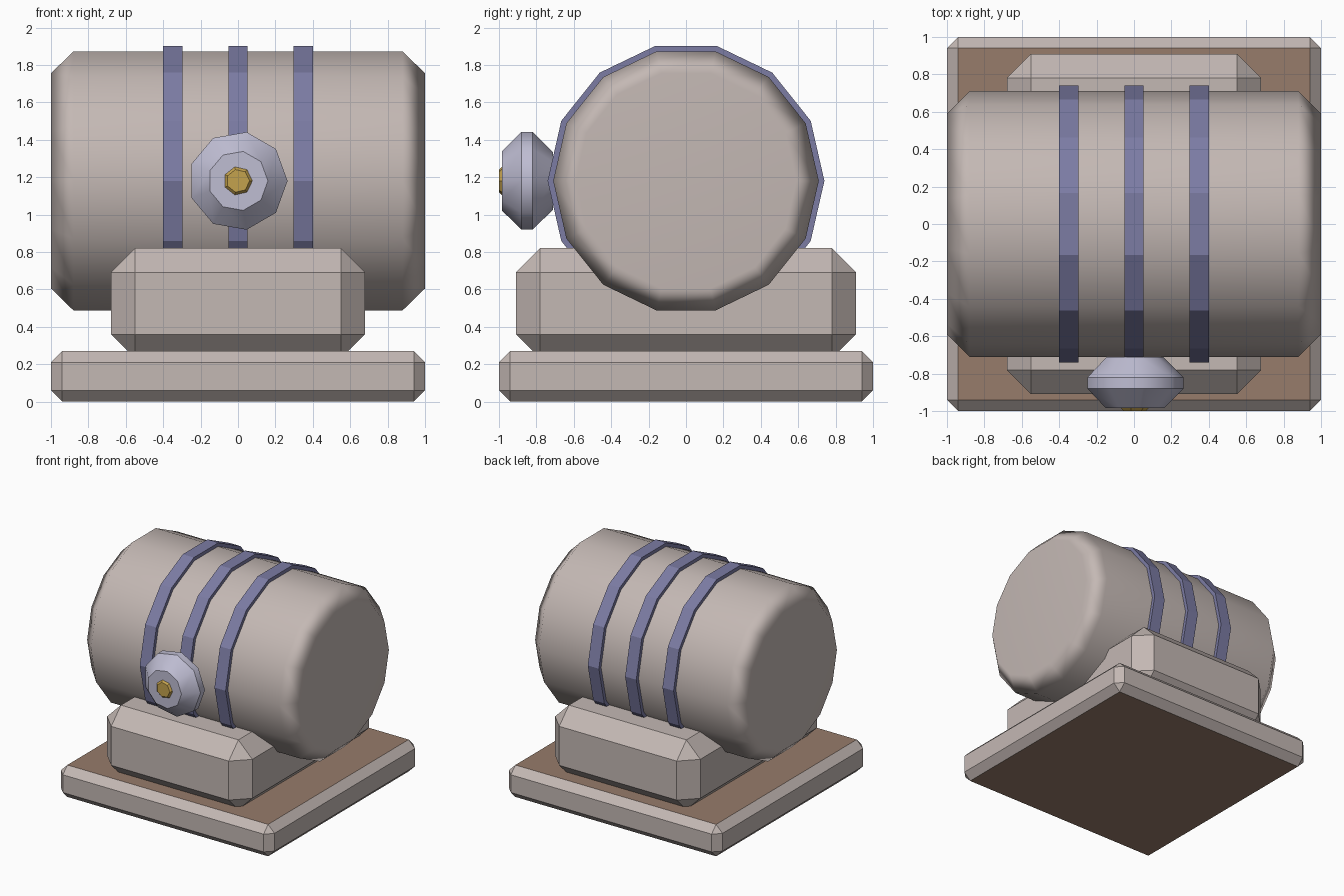
import bpy, bmesh, math
from mathutils import Matrix

if "Cube" in bpy.data.objects:
    bpy.data.objects.remove(bpy.data.objects["Cube"])


def material(name, rgb):
    m = bpy.data.materials.new(name)
    m.diffuse_color = (*rgb, 1)
    m.use_nodes = True
    m.node_tree.nodes["Principled BSDF"].inputs["Base Color"].default_value = m.diffuse_color
    return m


BEIGE = material("warm_grey", (0.55, 0.48, 0.455))
BROWN = material("brown", (0.31, 0.20, 0.145))
BLUE = material("slate_blue", (0.20, 0.20, 0.37))
SILVER = material("pale_lilac", (0.52, 0.51, 0.65))
GOLD = material("gold", (0.55, 0.36, 0.075))


def finish(bm, name, mats):
    bmesh.ops.recalc_face_normals(bm, faces=bm.faces)
    me = bpy.data.meshes.new(name)
    bm.to_mesh(me)
    bm.free()
    for m in mats:
        me.materials.append(m)
    ob = bpy.data.objects.new(name, me)
    bpy.context.collection.objects.link(ob)
    return ob


def chamfered_box(name, sx, sy, z0, z1, bevel, mats):
    bm = bmesh.new()
    mat = Matrix.Translation((0, 0, (z0 + z1) / 2)) @ Matrix.Diagonal((sx, sy, z1 - z0, 1))
    bmesh.ops.create_cube(bm, size=1, matrix=mat)
    bmesh.ops.bevel(bm, geom=bm.edges[:], offset=bevel, segments=1, affect='EDGES')
    bm.normal_update()
    if len(mats) > 1:  # second colour on the flat top and bottom
        for f in bm.faces:
            f.material_index = int(abs(f.normal.z) > 0.99)
    return finish(bm, name, mats)


def turned(name, profile, sides, axis, mat, smooth=None):
    """Capped solid of revolution around the x or y axis at height 1.18."""
    bm = bmesh.new()
    rings = []
    for p, r in profile:
        ring = []
        for i in range(sides):
            a = 2 * math.pi * i / sides
            c, s = r * math.cos(a), r * math.sin(a) + 1.18
            ring.append(bm.verts.new((p, c, s) if axis == 'x' else (c, p, s)))
        rings.append(ring)
    for a, b in zip(rings, rings[1:]):
        for i in range(sides):
            j = (i + 1) % sides
            bm.faces.new((a[i], a[j], b[j], b[i]))
    bm.faces.new(rings[0])
    bm.faces.new(rings[-1])
    ob = finish(bm, name, [mat])
    if smooth:
        for f in ob.data.polygons:
            f.use_smooth = True
        ob.data.set_sharp_from_angle(angle=math.radians(smooth))
    return ob


# Base slab and cradle block
chamfered_box("base", 2, 2, 0, 0.27, 0.06, [BEIGE, BROWN])
chamfered_box("cradle", 1.36, 1.82, 0.23, 0.82, 0.13, [BEIGE])

# Barrel with softened ends
barrel = turned("barrel", [(-1, 0.59), (-0.88, 0.71), (0.88, 0.71), (1, 0.59)],
                14, 'x', BEIGE, 60)
barrel.modifiers.new("soft_shading", 'WEIGHTED_NORMAL').keep_sharp = True

# Three hoops around the barrel
for n, x in (("left", -0.35), ("middle", 0), ("right", 0.35)):
    turned("hoop_" + n, [(x - 0.052, 0.74), (x + 0.052, 0.74)], 14, 'x', BLUE)

# Tap knob and bolt on the front
turned("knob", [(-0.985, 0.16), (-0.88, 0.265), (-0.82, 0.265), (-0.71, 0.155)],
       9, 'y', SILVER, 42)
turned("bolt", [(-1, 0.062), (-0.982, 0.08), (-0.95, 0.08)], 7, 'y', GOLD)
